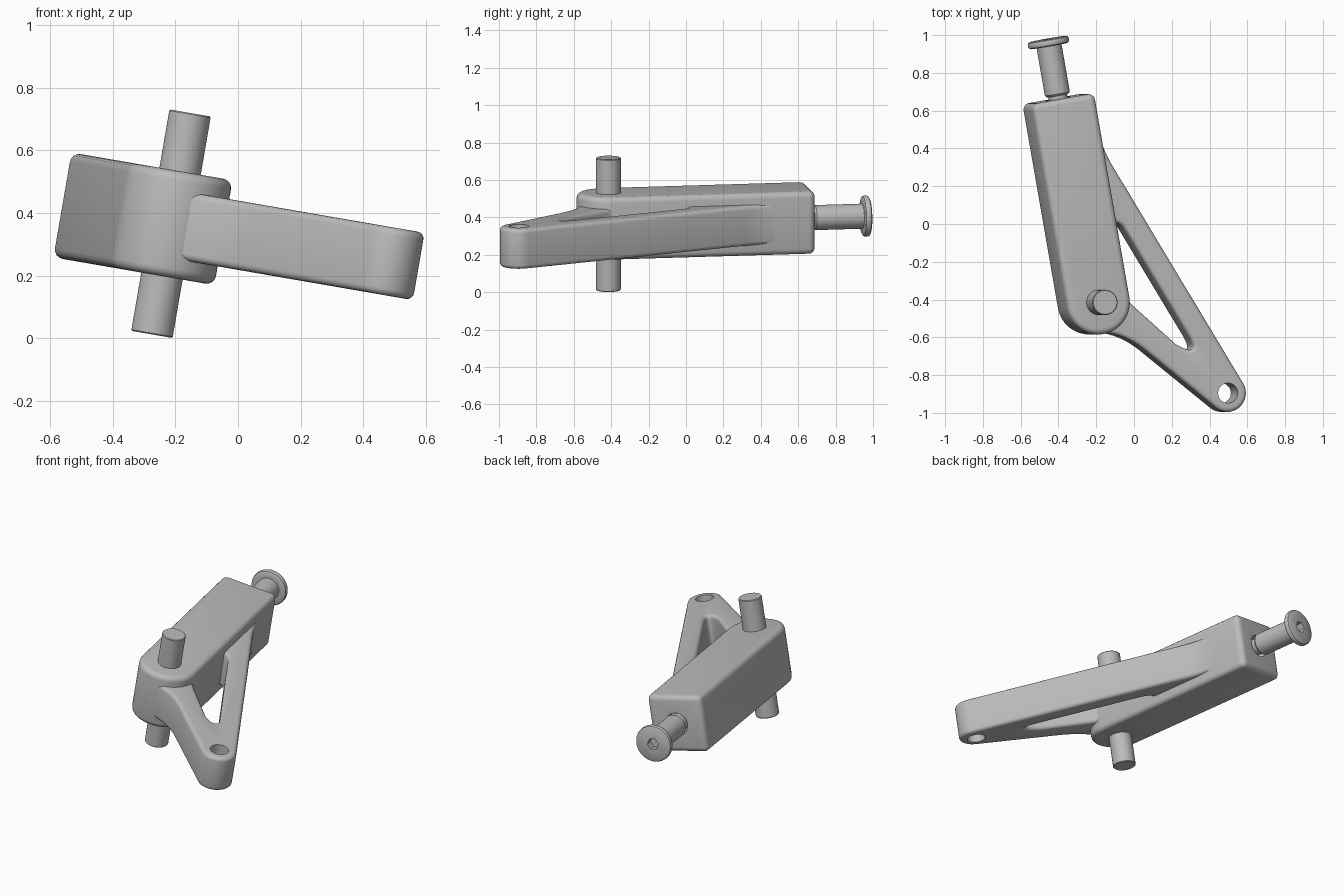
import bpy, bmesh, math
from mathutils import Matrix, Vector

if "Cube" in bpy.data.objects:
    bpy.data.objects.remove(bpy.data.objects["Cube"])

# Frames: the whole assembly leans about y; the body also swings about the pin
PIN = (Matrix.Translation((-0.214, -0.415, 0.366))
       @ Matrix.Rotation(math.radians(9.8), 4, 'Y'))
BODY = PIN @ Matrix.Rotation(math.radians(10), 4, 'Z')
SCREW = BODY @ Matrix.Rotation(math.radians(-90), 4, 'X')

grey = bpy.data.materials.new("plain grey")
grey.diffuse_color = (0.5, 0.5, 0.5, 1)
grey.use_nodes = True
grey.node_tree.nodes["Principled BSDF"].inputs["Base Color"].default_value = grey.diffuse_color


def arc(cx, cy, r, a0, a1, n):
    """Points on an arc, angles in degrees."""
    angles = [math.radians(a0 + (a1 - a0) * i / n) for i in range(n + 1)]
    return [(cx + r * math.cos(a), cy + r * math.sin(a)) for a in angles]


def blend(a, c, b, n=8):
    """Curved fillet from a to b, pulled toward c."""
    a, b, c = Vector(a), Vector(b), Vector(c)
    ts = [i / n for i in range(n + 1)]
    return [tuple(a * (1 - t) ** 2 + c * 2 * t * (1 - t) + b * t * t) for t in ts]


def finish(name, bm, matrix):
    bmesh.ops.recalc_face_normals(bm, faces=bm.faces)
    mesh = bpy.data.meshes.new(name)
    bm.to_mesh(mesh)
    bm.free()
    mesh.materials.append(grey)
    ob = bpy.data.objects.new(name, mesh)
    bpy.context.collection.objects.link(ob)
    ob.matrix_world = matrix
    return ob


def slab(name, outline, half, rounding, matrix):
    """Extruded outline with rounded top and bottom edges."""
    bm = bmesh.new()
    face = bm.faces.new([bm.verts.new((x, y, -half)) for x, y in outline])
    ext = bmesh.ops.extrude_face_region(bm, geom=[face], use_keep_orig=True)
    top = [v for v in ext["geom"] if isinstance(v, bmesh.types.BMVert)]
    bmesh.ops.translate(bm, verts=top, vec=(0, 0, 2 * half))
    bmesh.ops.recalc_face_normals(bm, faces=bm.faces)
    rims = [e for e in bm.edges if abs(e.verts[0].co.z - e.verts[1].co.z) < 1e-5]
    bmesh.ops.bevel(bm, geom=rims, offset=rounding, segments=4, profile=0.5,
                    affect='EDGES', clamp_overlap=False)
    return finish(name, bm, matrix)


def lathe(name, profile, matrix, sides=48):
    """Closed solid turned about local z from (radius, height) points."""
    bm = bmesh.new()
    rings = [[bm.verts.new((x, y, h)) for x, y in arc(0, 0, r, 0, 360, sides)[:-1]]
             for r, h in profile]
    for low, high in zip(rings, rings[1:]):
        for i in range(sides):
            j = (i + 1) % sides
            bm.faces.new((low[i], low[j], high[j], high[i]))
    bm.faces.new(rings[0][::-1])
    bm.faces.new(rings[-1])
    return finish(name, bm, matrix)


def cut(ob, cutter):
    bpy.context.view_layer.update()
    cutter.hide_render = True
    mod = ob.modifiers.new("cut", 'BOOLEAN')
    mod.operation, mod.solver, mod.object = 'DIFFERENCE', 'EXACT', cutter
    bpy.context.view_layer.objects.active = ob
    bpy.ops.object.modifier_apply(modifier=mod.name)
    bpy.data.objects.remove(cutter)


# Body block: round at the pin, square with eased corners at the screw
body = slab("body_block",
            arc(0, 0, 0.17, 180, 360, 32)
            + arc(0.135, 1.06, 0.035, 0, 90, 6)
            + arc(-0.135, 1.06, 0.035, 90, 180, 6),
            0.17, 0.03, BODY)
cut(body, lathe("screw_hole", [(0.068, 1.03), (0.068, 1.2)], SCREW))

# Forked arm: both struts are rooted inside the body and meet at the eye
EYE = (0.703, -0.48)
outline = (
    [(-0.06, -0.08)]
    + blend((0.04, -0.160), (0.15, -0.170), (0.25, -0.245))
    + arc(*EYE, 0.1, 232, 391.5, 24)
    + blend((0.081, 0.732), (0.030, 0.817), (0.004, 0.935))
    + [(-0.06, 0.95), (-0.02, 0.43)]
    + blend((0.095, 0.420), (0.128, 0.425), (0.155, 0.380))
    + blend((0.495, -0.178), (0.545, -0.262), (0.485, -0.250))
    + blend((0.430, -0.225), (0.310, -0.118), (0.204, -0.025), 3)
    + blend((0.190, -0.010), (0.165, 0.012), (0.150, 0.055))
    + [(0.0, 0.06)])
arm = slab("forked_arm", outline, 0.109, 0.022, PIN)
cut(arm, lathe("eye_hole", [(0.053, -0.3), (0.053, 0.3)],
               PIN @ Matrix.Translation((*EYE, 0))))

# Hinge pin through the round end
pin = lathe("hinge_pin", [(0.063, -0.359), (0.067, -0.355),
                          (0.067, 0.355), (0.063, 0.359)], PIN)

# Screw with a thin neck, plain shank, flat head and hexagonal socket
screw = lathe("cap_screw", [(0.05, 1.0), (0.05, 1.112), (0.058, 1.112),
                            (0.067, 1.122), (0.067, 1.378), (0.098, 1.378),
                            (0.107, 1.383), (0.110, 1.391), (0.110, 1.403),
                            (0.107, 1.411), (0.098, 1.416)], SCREW)
cut(screw, lathe("hex_socket", [(0.036, 1.375), (0.036, 1.5)], SCREW, 6))

# Smooth the curved surfaces and keep hard edges crisp
for ob in (body, arm, pin, screw):
    bpy.ops.object.select_all(action='DESELECT')
    ob.select_set(True)
    bpy.context.view_layer.objects.active = ob
    bpy.ops.object.shade_smooth_by_angle(angle=math.radians(35))
